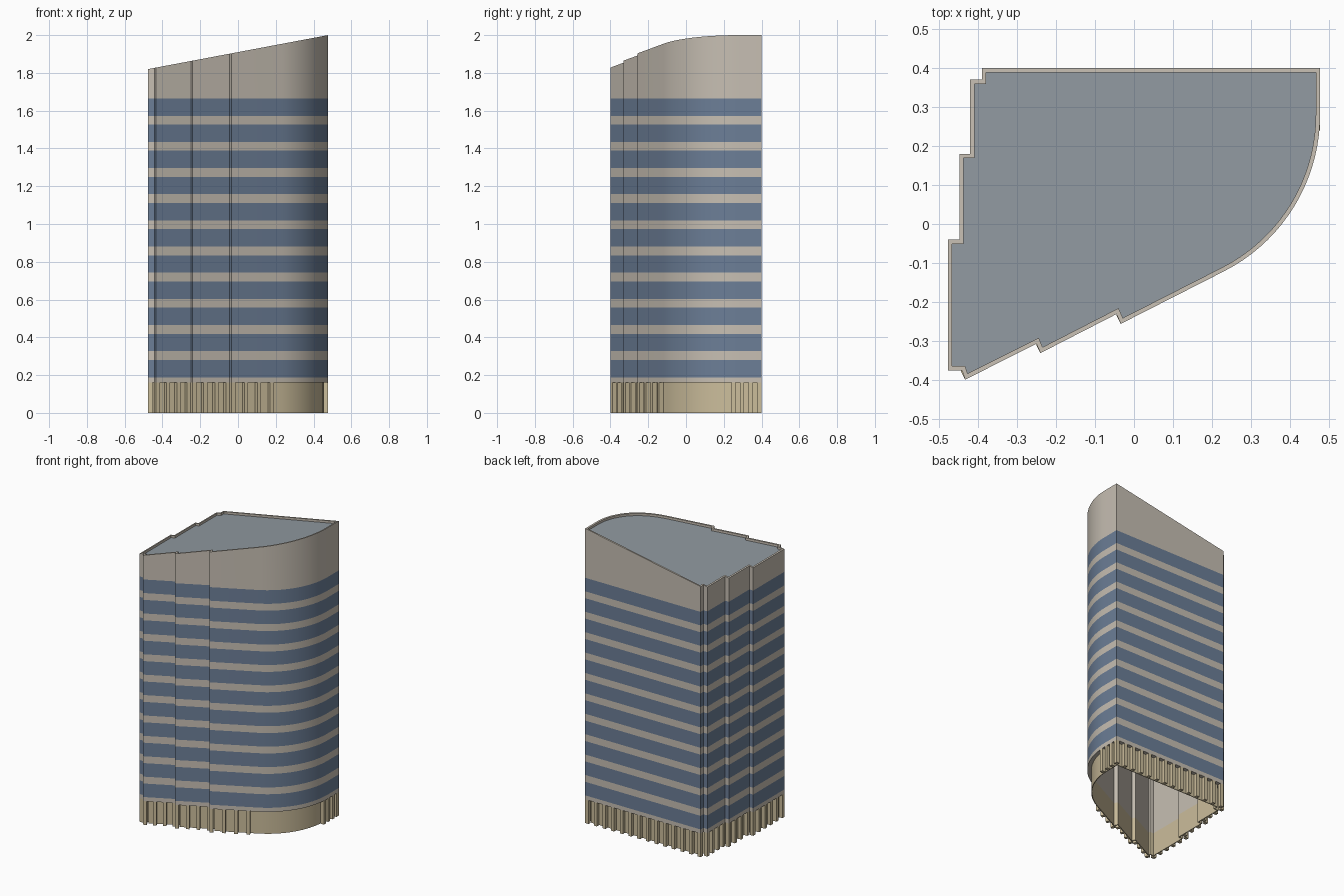
import bpy, bmesh, math
from mathutils import Vector

cube = bpy.data.objects.get("Cube")
if cube:
    bpy.data.objects.remove(cube)


def material(name, rgb):
    m = bpy.data.materials.new(name)
    m.use_nodes = True
    m.diffuse_color = (*rgb, 1)
    bsdf = next(n for n in m.node_tree.nodes if n.type == 'BSDF_PRINCIPLED')
    bsdf.inputs["Base Color"].default_value = (*rgb, 1)
    bsdf.inputs["Roughness"].default_value = 0.8
    return m


BEIGE = material("beige concrete", (0.57, 0.52, 0.45))
BLUE = material("blue glass", (0.15, 0.21, 0.31))
TAN = material("tan stone", (0.60, 0.51, 0.33))
GREY = material("grey roof", (0.28, 0.32, 0.35))

# Footprint, counterclockwise: stepped front, round corner, straight back, stepped side
WIDE, BACK, RADIUS = 0.477, 0.4, 0.45
FRONT = [(-0.477, -0.375), (-0.441, -0.375), (-0.433, -0.399), (-0.25, -0.307),
         (-0.24, -0.331), (-0.045, -0.231), (-0.034, -0.256)]
ARC = [(WIDE - RADIUS + RADIUS * math.cos(a), 0.28 + RADIUS * math.sin(a))
       for a in (math.radians(-63 + 63 * i / 18) for i in range(19))]
REAR = [(WIDE, BACK), (-0.39, BACK), (-0.39, 0.37), (-0.42, 0.37),
        (-0.42, 0.18), (-0.448, 0.18), (-0.448, -0.04), (-0.477, -0.04)]
OUTLINE = [Vector(p) for p in FRONT + ARC + REAR]
BASE_TOP, RECESS = 0.16, 0.025


def inward(a, b):
    d = (b - a).normalized()
    return Vector((-d.y, d.x))


def inset(distance):
    """Mitred inward offset of the footprint."""
    pts = []
    for i, p in enumerate(OUTLINE):
        n1 = inward(OUTLINE[i - 1], p)
        n2 = inward(p, OUTLINE[(i + 1) % len(OUTLINE)])
        pts.append(p + (n1 + n2) * distance / (1 + n1.dot(n2)))
    return pts


def sloped(drop):
    return lambda x: 1.91 + 0.09 * x / WIDE - drop


def level(z):
    return lambda x: z


def make_object(name, bm, mats):
    mesh = bpy.data.meshes.new(name)
    bm.to_mesh(mesh)
    bm.free()
    for m in mats:
        mesh.materials.append(m)
    ob = bpy.data.objects.new(name, mesh)
    bpy.context.collection.objects.link(ob)
    return ob


def loft(name, rings, strip_mats, mats, caps=None):
    """Skin between successive rings of (inset, height rule)."""
    bm = bmesh.new()
    loops = [[bm.verts.new((p.x, p.y, h(p.x))) for p in inset(d)] for d, h in rings]
    n = len(OUTLINE)
    for a, b, mi in zip(loops, loops[1:], strip_mats):
        for i in range(n):
            j = (i + 1) % n
            bm.faces.new((a[i], a[j], b[j], b[i])).material_index = mi
    if caps:
        bm.faces.new(loops[0][::-1]).material_index = caps[0]
        bm.faces.new(loops[-1]).material_index = caps[1]
    ob = make_object(name, bm, mats)
    bpy.ops.object.select_all(action='DESELECT')
    ob.select_set(True)
    bpy.context.view_layer.objects.active = ob
    bpy.ops.object.shade_smooth_by_angle(angle=math.radians(15))
    return ob


# Hollow tower with window bands, parapet and sloped roof
FLOORS, PITCH = 11, 0.1385
rings = [(0.03, sloped(0.03)), (0.03, level(BASE_TOP)), (0, level(BASE_TOP))]
strips = [0, 0]
for f in range(FLOORS):
    z = 0.188 + f * PITCH
    rings += [(0, level(z)), (0, level(z + 0.092))]
    strips += [0, 1]
rings += [(0, sloped(0)), (0.011, sloped(0)), (0.011, sloped(0.015))]
strips += [0, 0, 0]
loft("tower", rings, strips, [BEIGE, BLUE, GREY], caps=(0, 2))

# Recessed ground floor wall
loft("base_wall",
     [(0.03, level(BASE_TOP)), (0.03, level(0)), (RECESS, level(0)), (RECESS, level(BASE_TOP))],
     [0, 0, 0], [TAN])

# Ground floor piers: (start, end, count) along each straight run
RUNS = [((-0.433, -0.399), (-0.25, -0.307), 4), ((-0.24, -0.331), (-0.045, -0.231), 4),
        ((-0.034, -0.256), (0.19, -0.142), 4), ((WIDE, 0.24), (WIDE, BACK), 4),
        ((WIDE, BACK), (-0.39, BACK), 14), ((-0.42, 0.37), (-0.42, 0.18), 4),
        ((-0.448, 0.18), (-0.448, -0.04), 4), ((-0.477, -0.04), (-0.477, -0.375), 6)]
PIER = 0.022
bm = bmesh.new()
for start, end, count in RUNS:
    a, b = Vector(start), Vector(end)
    along, n = (b - a).normalized(), inward(a, b)
    step = ((b - a).length - PIER) / (count - 1)
    for k in range(count):
        p = a + along * step * k
        q = p + along * PIER
        plan = [p, q, q + n * RECESS, p + n * RECESS]
        low = [bm.verts.new((v.x, v.y, 0)) for v in plan]
        high = [bm.verts.new((v.x, v.y, BASE_TOP)) for v in plan]
        bm.faces.new(low[::-1])
        bm.faces.new(high)
        for i in range(4):
            j = (i + 1) % 4
            bm.faces.new((low[i], low[j], high[j], high[i]))
make_object("base_piers", bm, [TAN])
